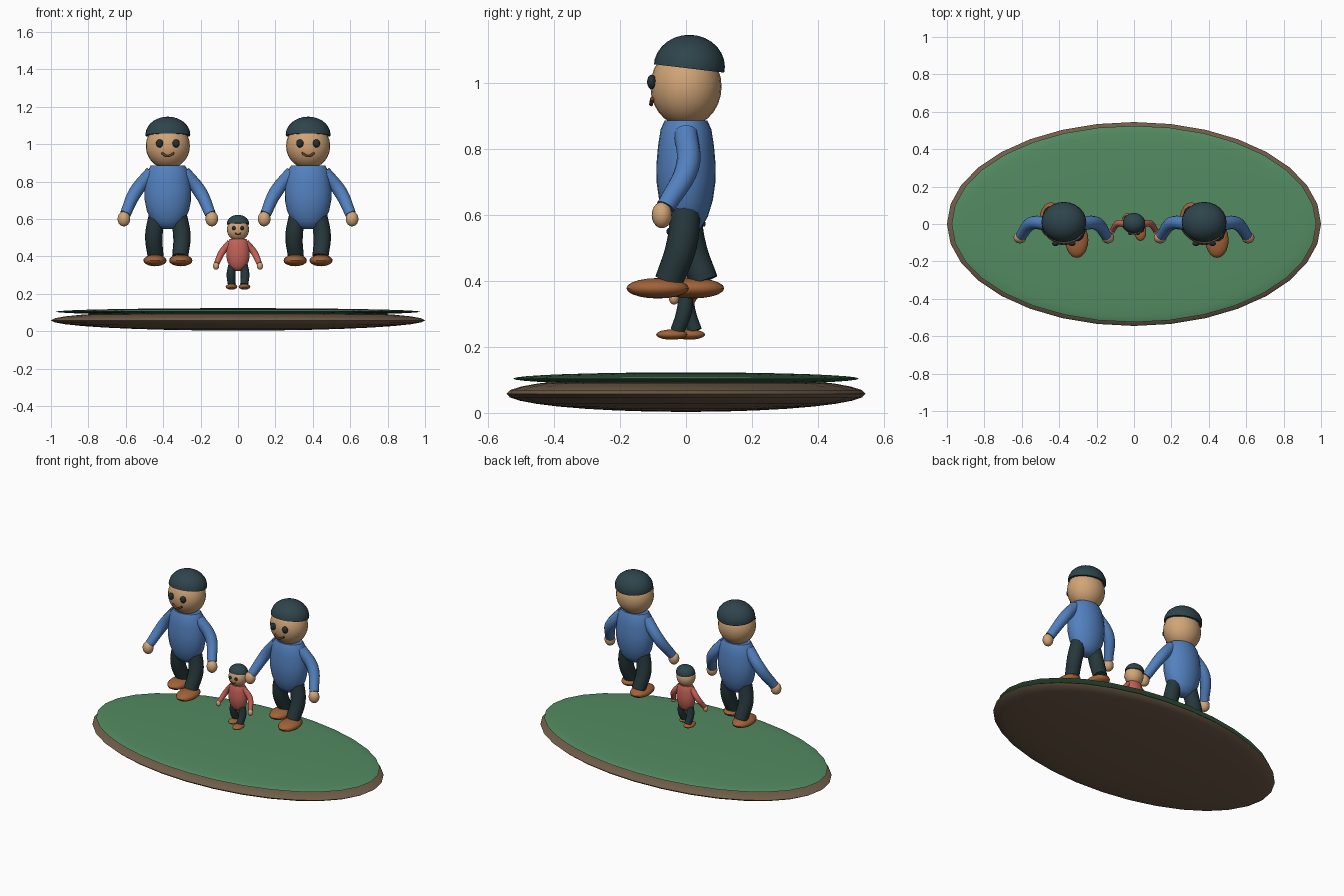
import bpy, bmesh
from math import cos, sin, pi
from mathutils import Matrix, Vector

if "Cube" in bpy.data.objects:
    bpy.data.objects.remove(bpy.data.objects["Cube"])


def mat(name, r, g, b):
    m = bpy.data.materials.new(name)
    m.diffuse_color = tuple((c / 255) ** 2.2 for c in (r, g, b)) + (1,)
    m.use_nodes = True
    m.node_tree.nodes["Principled BSDF"].inputs["Base Color"].default_value = m.diffuse_color
    return m


SKIN = mat("skin", 208, 163, 118)
BLUE = mat("blue_cloth", 84, 128, 190)
RED = mat("red_cloth", 195, 98, 88)
DARK = mat("dark_cloth", 42, 58, 61)
HAIR = mat("dark_hair", 50, 70, 77)
EYE = mat("eye_dark", 40, 50, 55)
SHOE = mat("shoe_brown", 160, 98, 58)
LIP = mat("lip_brown", 115, 65, 40)
GRASS = mat("grass_green", 84, 138, 98)
EARTH = mat("earth_brown", 112, 93, 74)


def finish(ob, m, xf):
    ob.data.transform(xf)
    ob.data.materials.clear()
    ob.data.materials.append(m)
    bpy.ops.object.select_all(action='DESELECT')
    ob.select_set(True)
    bpy.context.view_layer.objects.active = ob
    bpy.ops.object.shade_smooth_by_angle(angle=0.8)
    return ob


def from_bmesh(name, bm, m, xf):
    bmesh.ops.recalc_face_normals(bm, faces=bm.faces)
    me = bpy.data.meshes.new(name)
    bm.to_mesh(me)
    bm.free()
    ob = bpy.data.objects.new(name, me)
    bpy.context.collection.objects.link(ob)
    return finish(ob, m, xf)


def ellipsoid(name, loc, size, m, xf=Matrix(), seg=24, rings=14, cut=None):
    bm = bmesh.new()
    place = Matrix.Translation(loc) @ Matrix.Diagonal((*size, 1))
    bmesh.ops.create_uvsphere(bm, u_segments=seg, v_segments=rings, radius=1, matrix=place)
    if cut:
        geom = bm.verts[:] + bm.edges[:] + bm.faces[:]
        bmesh.ops.bisect_plane(bm, geom=geom, plane_co=cut[0], plane_no=cut[1], clear_inner=True)
        bmesh.ops.holes_fill(bm, edges=[e for e in bm.edges if e.is_boundary])
    return from_bmesh(name, bm, m, xf)


def lathe(name, profile, flat, m, xf, seg=24):
    bm = bmesh.new()
    rings = [[bm.verts.new((r * cos(2 * pi * i / seg), flat * r * sin(2 * pi * i / seg), z))
              for i in range(seg)] for r, z in profile]
    for a, b in zip(rings, rings[1:]):
        for i in range(seg):
            j = (i + 1) % seg
            bm.faces.new((a[i], a[j], b[j], b[i]))
    bm.faces.new(rings[0])
    bm.faces.new(rings[-1])
    return from_bmesh(name, bm, m, xf)


def tube(name, pts, m, xf):
    """pts: (x, y, z, radius)"""
    cu = bpy.data.curves.new(name, 'CURVE')
    cu.dimensions = '3D'
    cu.bevel_depth = 1
    cu.bevel_resolution = 4
    cu.resolution_u = 6
    cu.use_fill_caps = True
    sp = cu.splines.new('BEZIER')
    sp.bezier_points.add(len(pts) - 1)
    for bp, p in zip(sp.bezier_points, pts):
        bp.co, bp.radius = p[:3], p[3]
        bp.handle_left_type = bp.handle_right_type = 'AUTO'
    ob = bpy.data.objects.new(name, cu)
    bpy.context.collection.objects.link(ob)
    bpy.ops.object.select_all(action='DESELECT')
    ob.select_set(True)
    bpy.context.view_layer.objects.active = ob
    bpy.ops.object.convert(target='MESH')
    return finish(bpy.context.object, m, xf)


def figure(tag, x, z, s, shirt):
    xf = Matrix.Translation((x, 0, z)) @ Matrix.Scale(s, 4)
    # torso
    lathe(tag + "_torso", [(.03, .547), (.065, .562), (.092, .595), (.113, .645), (.124, .70),
                           (.125, .75), (.118, .81), (.107, .86), (.09, .887)], .72, shirt, xf)
    # head, hair and face
    ellipsoid(tag + "_head", (0, 0, .99), (.118, .108, .122), SKIN, xf)
    ellipsoid(tag + "_hair", (0, .01, 1.05), (.12, .108, .097), HAIR, xf,
              cut=((0, 0, 1.046), Vector((0, .12, 1))))
    tube(tag + "_mouth", [(-.034, -.103, .953, .006), (0, -.106, .936, .006),
                          (.034, -.103, .953, .006)], LIP, xf)
    for side, sx in (("left", -1), ("right", 1)):
        ellipsoid(f"{tag}_{side}_eye", (sx * .044, -.104, 1.004), (.019, .014, .022), EYE, xf, 16, 10)
        # arm and hand
        tube(f"{tag}_{side}_arm", [(sx * .085, 0, .85, .036), (sx * .172, .004, .745, .036),
                                   (sx * .228, -.062, .625, .029)], shirt, xf)
        ellipsoid(f"{tag}_{side}_hand", (sx * .235, -.073, .60), (.034, .031, .04), SKIN, xf, 16, 10)
        # leg and shoe, one striding forward and one back
        y = -.052 if sx > 0 else .055
        tube(f"{tag}_{side}_leg", [(sx * .055, 0, .63, .045), (sx * .075, y * .25, .51, .047),
                                   (sx * .066, y, .40, .043)], DARK, xf)
        ellipsoid(f"{tag}_{side}_shoe", (sx * .069, y - .034, .378), (.062, .095, .031), SHOE, xf, 20, 10)


# oval ground
ellipsoid("earth_base", (0, 0, .058), (1, .545, .055), EARTH, seg=32, rings=16)
ellipsoid("grass_top", (0, 0, .104), (.975, .525, .019), GRASS, seg=32, rings=16)

# two adults and a child
figure("left_adult", -.375, 0, 1, BLUE)
figure("right_adult", .375, 0, 1, BLUE)
figure("child", 0, .0485, .5, RED)
